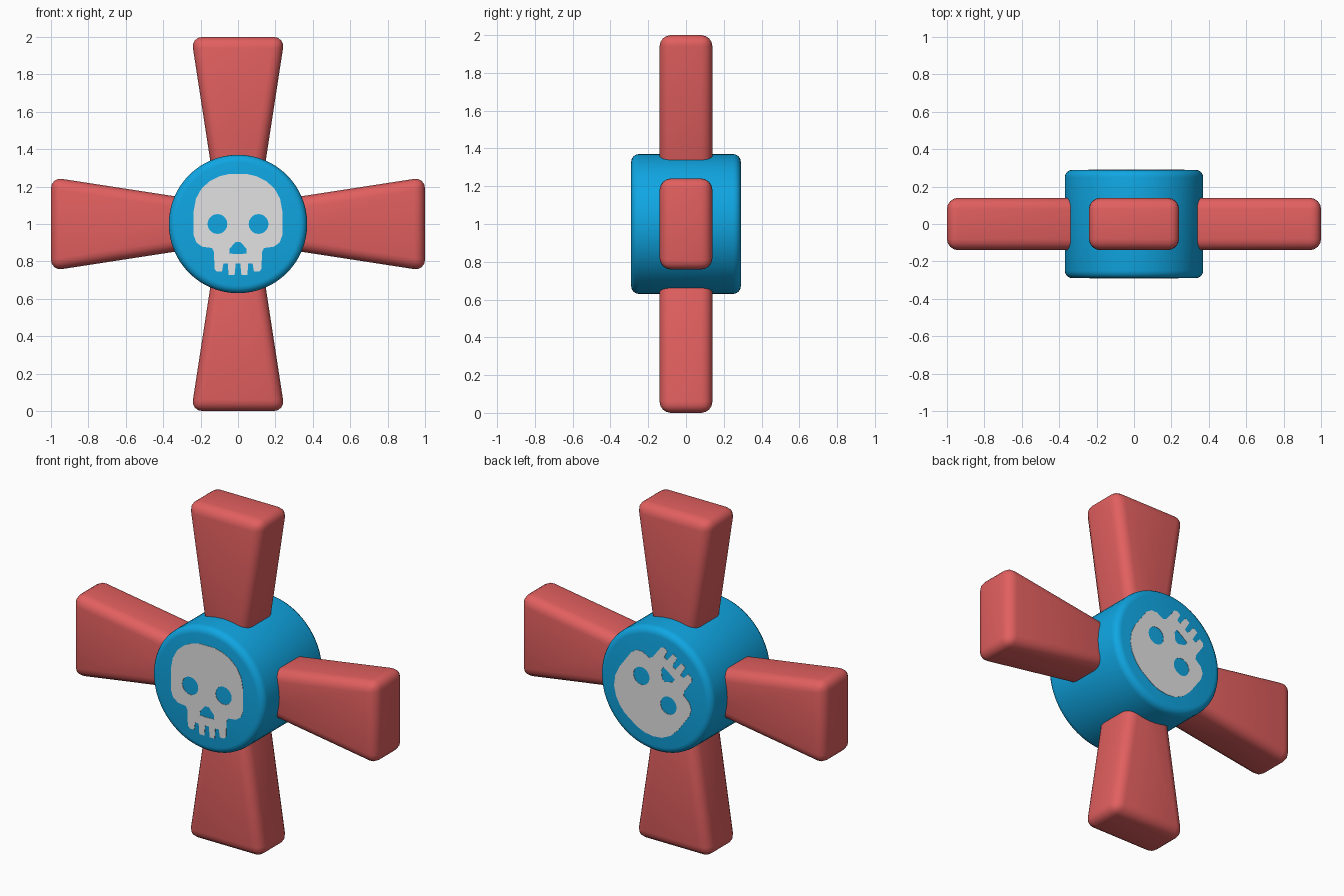
import bpy, bmesh, math
from mathutils import Matrix, Vector

cube = bpy.data.objects.get("Cube")
if cube:
    bpy.data.objects.remove(cube, do_unlink=True)

CENTRE = Matrix.Translation((0, 0, 1))
HUB_R, HUB_Y = 0.37, 0.29


def material(name, rgb):
    m = bpy.data.materials.new(name)
    m.use_nodes = True
    m.diffuse_color = (*rgb, 1)
    m.node_tree.nodes["Principled BSDF"].inputs["Base Color"].default_value = (*rgb, 1)
    return m


red = material("coral red", (0.76, 0.115, 0.115))
blue = material("bright blue", (0.005, 0.38, 0.76))
grey = material("pale grey", (0.76, 0.76, 0.76))


def add_mesh(name, bm, mat, matrix):
    mesh = bpy.data.meshes.new(name)
    bmesh.ops.recalc_face_normals(bm, faces=bm.faces)
    for f in bm.faces:
        f.smooth = True
    bm.to_mesh(mesh)
    bm.free()
    mesh.materials.append(mat)
    obj = bpy.data.objects.new(name, mesh)
    obj.matrix_world = matrix
    bpy.context.collection.objects.link(obj)
    return obj


def add_bevel(obj, width, segments):
    mod = obj.modifiers.new("rounded_edges", "BEVEL")
    mod.width, mod.segments = width, segments
    mod.limit_method = "ANGLE"
    mod.angle_limit = math.radians(40)


# Hub: a short round drum lying along y
bm = bmesh.new()
bmesh.ops.create_cone(bm, cap_ends=True, segments=64, radius1=HUB_R,
                      radius2=HUB_R, depth=2 * HUB_Y,
                      matrix=Matrix.Rotation(math.pi / 2, 4, "X"))
add_bevel(add_mesh("hub", bm, blue, CENTRE), 0.04, 4)

# Blades: four flared blocks turned around the hub
for i, side in enumerate(("top", "right", "bottom", "left")):
    bm = bmesh.new()
    bmesh.ops.create_cube(bm, size=2)
    for v in bm.verts:
        outer = v.co.z > 0
        v.co = Vector((v.co.x * (0.25 if outer else 0.127), v.co.y * 0.14,
                       1.0 if outer else 0.2))
    turn = Matrix.Rotation(-i * math.pi / 2, 4, "Y")
    add_bevel(add_mesh(side + "_blade", bm, red, CENTRE @ turn), 0.06, 4)

# Skull emblem: half outlines mirrored into a flat plate with holes
HALF_HEAD = [(0.05, 0.267), (0.1, 0.255), (0.15, 0.23), (0.195, 0.19), (0.225, 0.135),
             (0.237, 0.07), (0.237, -0.06), (0.222, -0.1), (0.19, -0.122), (0.14, -0.128),
             (0.128, -0.15), (0.126, -0.24), (0.112, -0.255), (0.085, -0.255), (0.078, -0.21),
             (0.055, -0.21), (0.05, -0.272), (0.018, -0.272), (0.012, -0.21)]
HALF_NOSE = [(0.012, -0.095), (0.045, -0.132), (0.047, -0.158), (0.012, -0.16)]


def mirrored(half):
    return half + [(-x, y) for x, y in reversed(half)]


def circle(cx, r, n=20):
    return [(cx + r * math.cos(2 * math.pi * k / n), r * math.sin(2 * math.pi * k / n))
            for k in range(n)]


def skull(name, matrix):
    curve = bpy.data.curves.new(name, "CURVE")
    curve.dimensions, curve.fill_mode, curve.extrude = "2D", "BOTH", 0.002
    for loop in (mirrored(HALF_HEAD), mirrored(HALF_NOSE), circle(-0.11, 0.053), circle(0.11, 0.053)):
        spline = curve.splines.new("POLY")
        spline.points.add(len(loop) - 1)
        for p, (x, y) in zip(spline.points, loop):
            p.co = (x, y, 0, 1)
        spline.use_cyclic_u = True
    temp = bpy.data.objects.new(name + "_outline", curve)
    bpy.context.collection.objects.link(temp)
    bpy.context.view_layer.update()
    mesh = bpy.data.meshes.new_from_object(temp.evaluated_get(bpy.context.evaluated_depsgraph_get()))
    bpy.data.objects.remove(temp, do_unlink=True)
    mesh.materials.clear()
    mesh.materials.append(grey)
    mesh.name = name
    obj = bpy.data.objects.new(name, mesh)
    obj.matrix_world = matrix
    bpy.context.collection.objects.link(obj)


face = Matrix.Translation((0, -HUB_Y, 0)) @ Matrix.Rotation(math.pi / 2, 4, "X")
skull("front_skull", CENTRE @ face)
# The rear emblem is tilted about the hub axis
skull("back_skull", CENTRE @ Matrix.Rotation(math.pi, 4, "Z") @ face
      @ Matrix.Rotation(math.radians(144), 4, "Z"))
